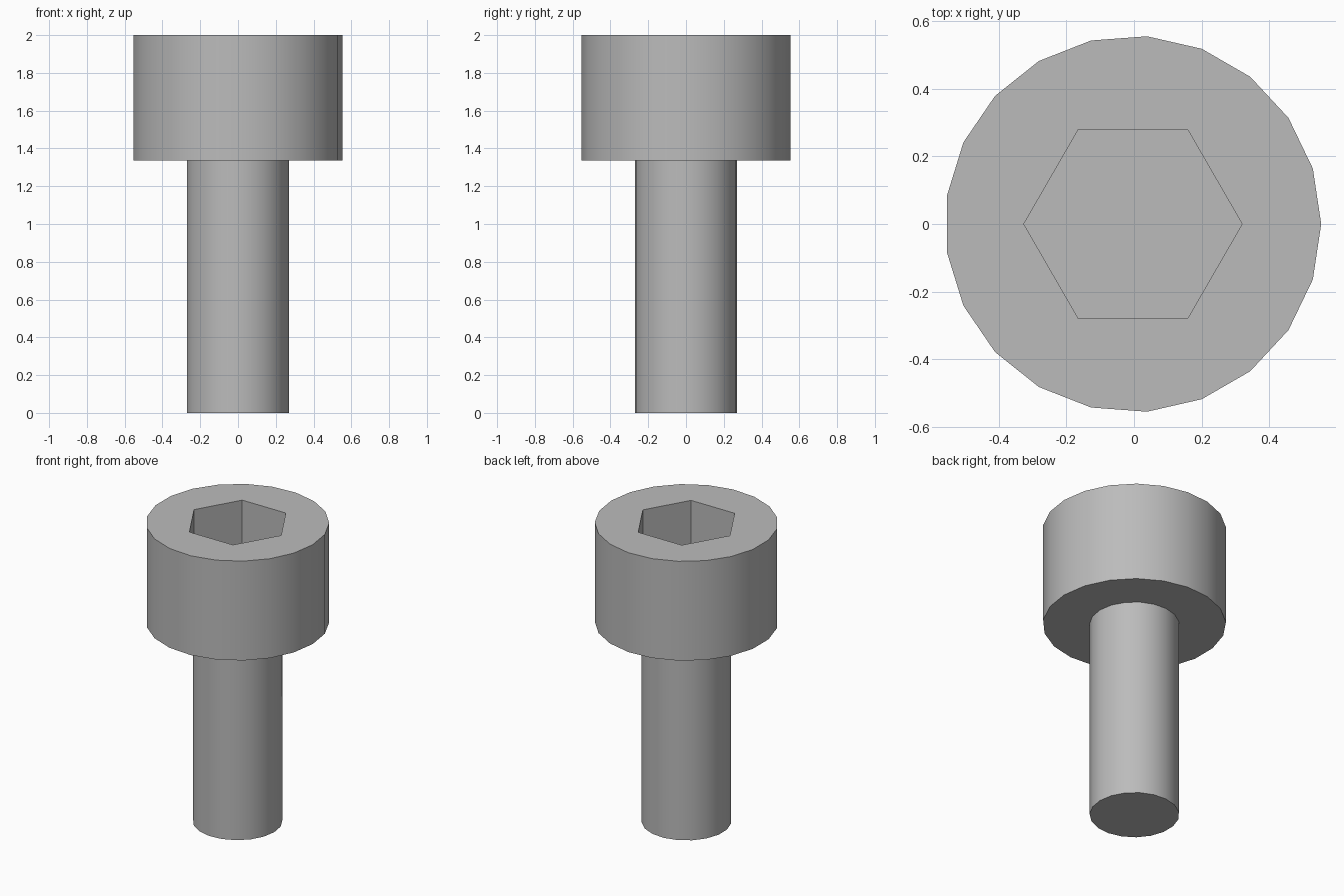
import bpy, bmesh
from math import sin, cos, tau, radians

if "Cube" in bpy.data.objects:
    bpy.data.objects.remove(bpy.data.objects["Cube"], do_unlink=True)

CENTRE_X = -0.003
HEAD_BASE, HEAD_TOP = 1.335, 2.0
SOCKET_DEPTH = 0.4

steel = bpy.data.materials.new("grey steel")
steel.use_nodes = True
grey = (0.5, 0.5, 0.5, 1)
steel.diffuse_color = grey
steel.node_tree.nodes["Principled BSDF"].inputs["Base Color"].default_value = grey


def prism(name, sides, radius, bottom, top):
    """Upright prism with its first corner on +x."""
    bm = bmesh.new()
    ring = [bm.verts.new((CENTRE_X + radius * cos(tau * i / sides),
                          radius * sin(tau * i / sides), bottom)) for i in range(sides)]
    base = bm.faces.new(ring)
    new = bmesh.ops.extrude_face_region(bm, geom=[base], use_keep_orig=True)["geom"]
    lifted = [v for v in new if isinstance(v, bmesh.types.BMVert)]
    bmesh.ops.translate(bm, verts=lifted, vec=(0, 0, top - bottom))
    bmesh.ops.recalc_face_normals(bm, faces=bm.faces)
    mesh = bpy.data.meshes.new(name)
    bm.to_mesh(mesh)
    bm.free()
    mesh.materials.append(steel)
    obj = bpy.data.objects.new(name, mesh)
    bpy.context.collection.objects.link(obj)
    return obj


def activate(obj):
    bpy.ops.object.select_all(action="DESELECT")
    obj.select_set(True)
    bpy.context.view_layer.objects.active = obj


# Round head and threadless shank
head = prism("screw_head", 21, 0.556, HEAD_BASE, HEAD_TOP)
shank = prism("screw_shank", 19, 0.272, 0, HEAD_BASE)

# Hexagonal key socket sunk into the head
cutter = prism("socket_cutter", 6, 0.3225, HEAD_TOP - SOCKET_DEPTH, HEAD_TOP + 0.1)
cutter.hide_render = True
cut = head.modifiers.new("hex_socket", "BOOLEAN")
cut.operation = "DIFFERENCE"
cut.solver = "EXACT"
cut.object = cutter
activate(head)
bpy.ops.object.modifier_apply(modifier=cut.name)
bpy.data.objects.remove(cutter, do_unlink=True)

# Smooth round walls with crisp rims
for part in (head, shank):
    activate(part)
    bpy.ops.object.shade_smooth_by_angle(angle=radians(30))
